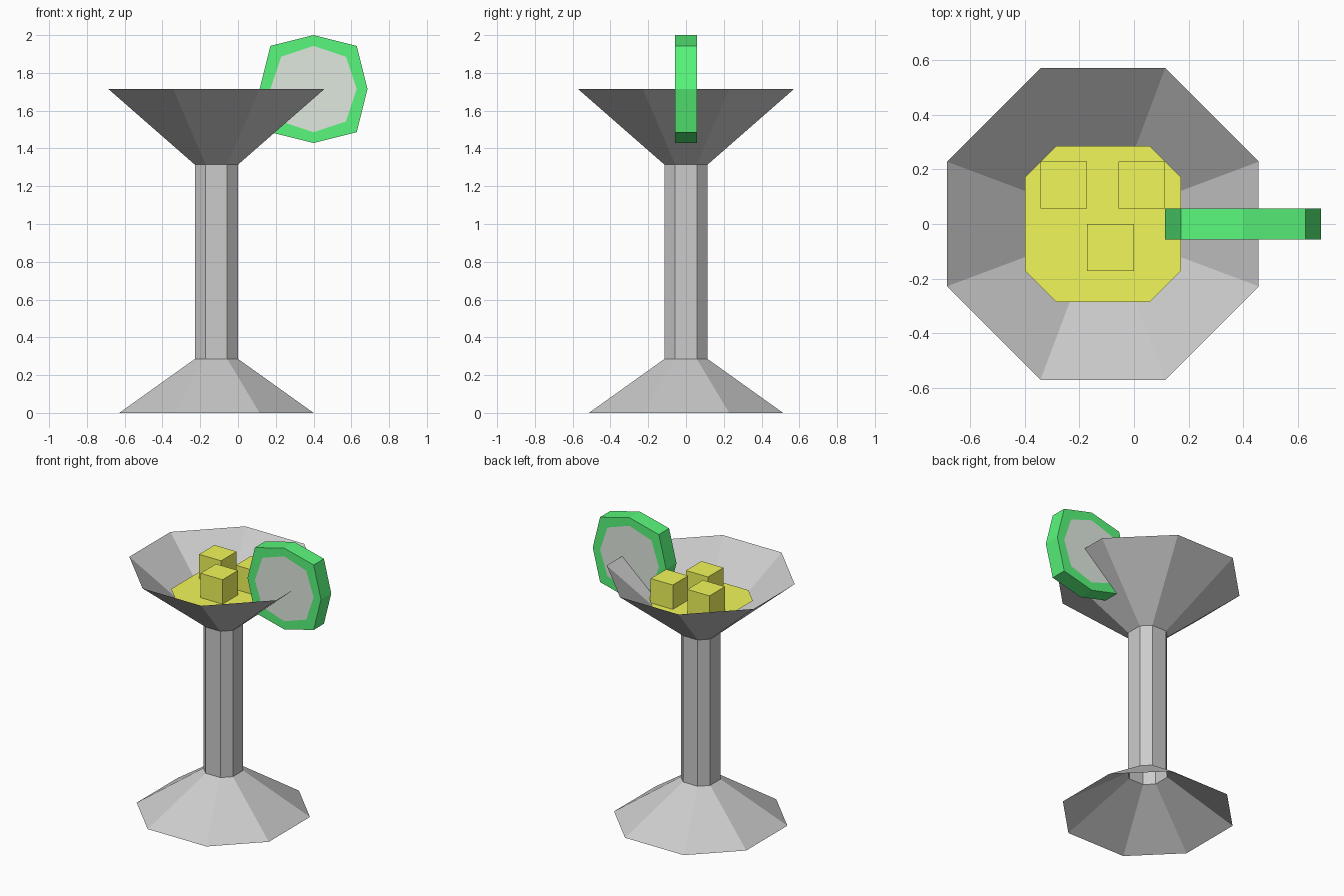
import bpy, bmesh

if "Cube" in bpy.data.objects:
    bpy.data.objects.remove(bpy.data.objects["Cube"])

U = 2 / 35      # modelling grid step
AXIS = -2       # x of the glass axis, in grid steps


def material(name, rgb):
    m = bpy.data.materials.new(name)
    m.diffuse_color = (*rgb, 1)
    m.use_nodes = True
    m.node_tree.nodes["Principled BSDF"].inputs["Base Color"].default_value = m.diffuse_color
    return m


def finish(bm, name, *mats):
    bmesh.ops.scale(bm, vec=(U, U, U), verts=bm.verts)
    me = bpy.data.meshes.new(name)
    bm.to_mesh(me)
    bm.free()
    for m in mats:
        me.materials.append(m)
    ob = bpy.data.objects.new(name, me)
    bpy.context.collection.objects.link(ob)
    return ob


def octagon(a, b):
    """Counter-clockwise octagon with corners at (+-a, +-b) and (+-b, +-a)."""
    return [(a, -b), (a, b), (b, a), (-b, a), (-a, b), (-a, -b), (-b, -a), (b, -a)]


def ring(bm, a, b, z):
    return [bm.verts.new((AXIS + x, y, z)) for x, y in octagon(a, b)]


def bridge(bm, low, high, mat=0):
    n = len(low)
    for i in range(n):
        j = (i + 1) % n
        bm.faces.new((low[i], low[j], high[j], high[i])).material_index = mat


def glass_section(name, bottom, top):
    """Thin open octagonal wall between two (a, b, z) rings."""
    bm = bmesh.new()
    bridge(bm, ring(bm, *bottom), ring(bm, *top))
    return finish(bm, name)


yellow = material("drink_yellow", (0.88, 0.93, 0.10))
green = material("peel_green", (0.10, 0.93, 0.20))
pulp = material("pulp_pale", (0.74, 0.81, 0.74))

# Glass: foot, stem and bowl
glass_section("foot", (9, 4, 0), (2, 1, 5))
glass_section("stem", (2, 1, 5), (2, 1, 23))
glass_section("bowl", (2, 1, 23), (10, 4, 30))

# Drink surface
bm = bmesh.new()
bm.faces.new(ring(bm, 5, 3, 27))
finish(bm, "drink", yellow)

# Ice cubes resting on the drink
for i, (x, y) in enumerate([(-4.5, 2.5), (0.5, 2.5), (-1.5, -1.5)]):
    bm = bmesh.new()
    bmesh.ops.create_cube(bm, size=3)
    bmesh.ops.translate(bm, vec=(x, y, 28.5), verts=bm.verts)
    finish(bm, f"ice_cube_{i + 1}", yellow)

# Citrus slice: green peel around a pale centre, standing on the rim
bm = bmesh.new()
DIRS = [(1, 0), (1, 1), (0, 1), (-1, 1), (-1, 0), (-1, -1), (0, -1), (1, -1)]


def slice_ring(r, y):
    return [bm.verts.new((7 + dx * (r if not dz else r - 1 if dx else 0), y,
                          30 + dz * (r if not dx else r - 1))) for dx, dz in DIRS]


front_out, front_in = slice_ring(5, -1), slice_ring(4, -1)
back_out, back_in = slice_ring(5, 1), slice_ring(4, 1)
bridge(bm, front_out, back_out)
bridge(bm, front_in, front_out)
bridge(bm, back_out, back_in)
for loop in (front_in, back_in):
    bm.faces.new(loop).material_index = 1
bmesh.ops.recalc_face_normals(bm, faces=bm.faces)
finish(bm, "citrus_slice", green, pulp)
